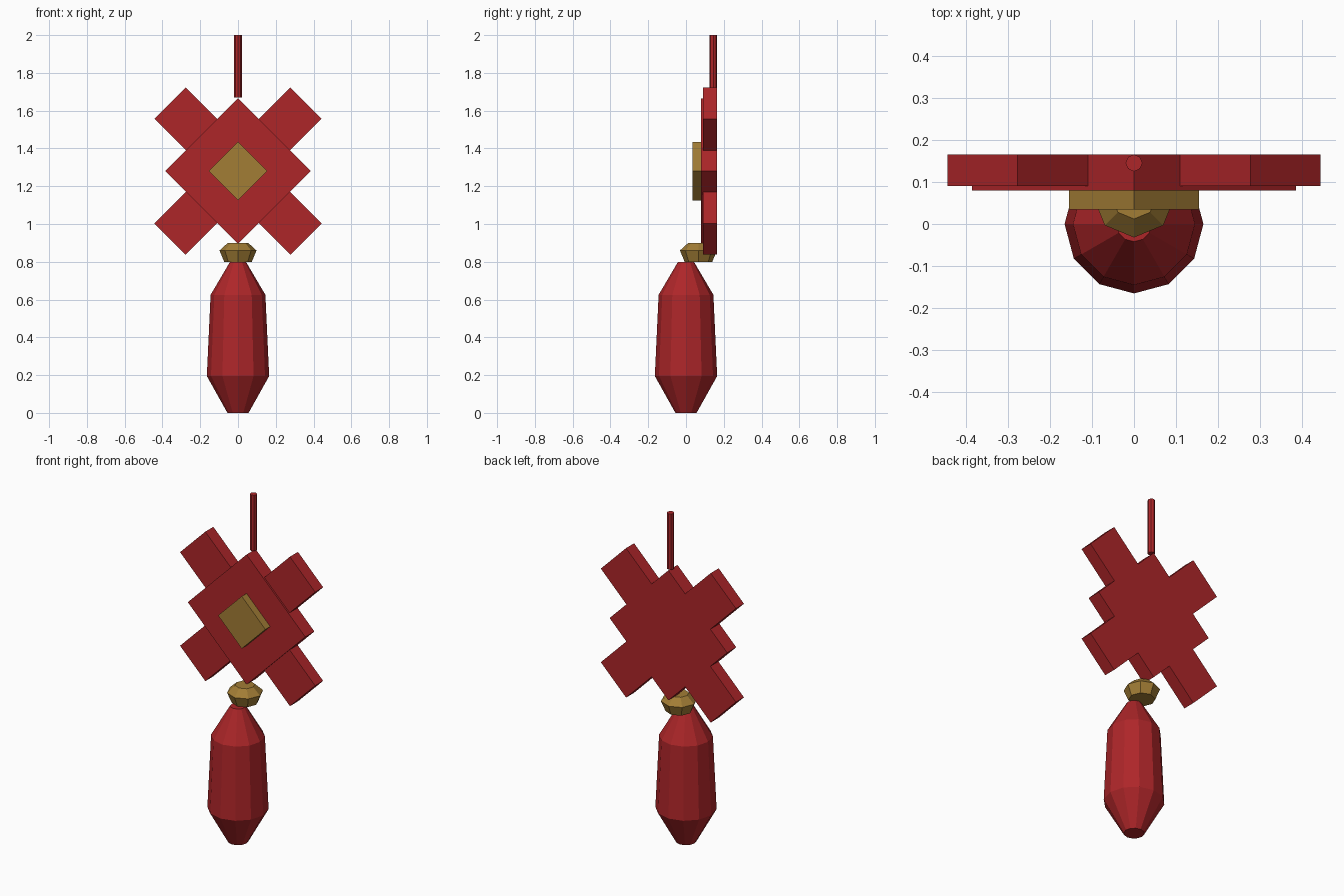
import bpy, bmesh, math
from mathutils import Matrix, Vector

if "Cube" in bpy.data.objects:
    bpy.data.objects.remove(bpy.data.objects["Cube"])


def material(name, rgb):
    m = bpy.data.materials.new(name)
    m.diffuse_color = (*rgb, 1)
    m.use_nodes = True
    m.node_tree.nodes["Principled BSDF"].inputs["Base Color"].default_value = m.diffuse_color
    return m


RED = material("red", (0.42, 0.019, 0.022))
GOLD = material("gold", (0.36, 0.205, 0.036))


def finish(name, bm, mat):
    bmesh.ops.recalc_face_normals(bm, faces=bm.faces)
    me = bpy.data.meshes.new(name)
    bm.to_mesh(me)
    bm.free()
    me.materials.append(mat)
    ob = bpy.data.objects.new(name, me)
    bpy.context.collection.objects.link(ob)
    return ob


def tilted_box(name, length, width, y0, y1, angle, mat, z=1.28):
    """Plate in the xz plane, turned by angle around its centre."""
    bm = bmesh.new()
    bmesh.ops.create_cube(bm, size=1)
    bmesh.ops.scale(bm, vec=(length, y1 - y0, width), verts=bm.verts)
    turn = Matrix.Rotation(math.radians(angle), 4, 'Y')
    place = Matrix.Translation((0, (y0 + y1) / 2, z))
    bmesh.ops.transform(bm, matrix=place @ turn, verts=bm.verts)
    return finish(name, bm, mat)


def lathe(name, profile, sides, y, mat):
    """Faceted turned shape from (radius, height) pairs, capped at both ends."""
    bm = bmesh.new()
    rings = []
    for r, z in profile:
        angles = [2 * math.pi * i / sides for i in range(sides)]
        rings.append([bm.verts.new((r * math.cos(a), y + r * math.sin(a), z)) for a in angles])
    for a, b in zip(rings, rings[1:]):
        for i in range(sides):
            j = (i + 1) % sides
            bm.faces.new((a[i], a[j], b[j], b[i]))
    bm.faces.new(rings[0][::-1])
    bm.faces.new(rings[-1])
    return finish(name, bm, mat)


# Knot: square on its corner, two crossing bars, raised gold centre
tilted_box("knot_body", 0.385 * math.sqrt(2), 0.385 * math.sqrt(2), 0.08, 0.165, 45, RED)
for side, angle in (("left", 45), ("right", -45)):
    tilted_box("knot_bar_" + side, 1.018, 0.234, 0.09, 0.165, angle, RED)
tilted_box("knot_centre", 0.155 * math.sqrt(2), 0.155 * math.sqrt(2), 0.035, 0.085, 45, GOLD)

# Hanging cord
lathe("cord", [(0.02, 1.67), (0.02, 2.0)], 8, 0.145, RED)

# Bead and tassel
lathe("bead", [(0.073, 0.80), (0.098, 0.86), (0.054, 0.90)], 8, 0.066, GOLD)
lathe("tassel", [(0.056, 0), (0.165, 0.195), (0.145, 0.625), (0.042, 0.80)], 12, 0, RED)
